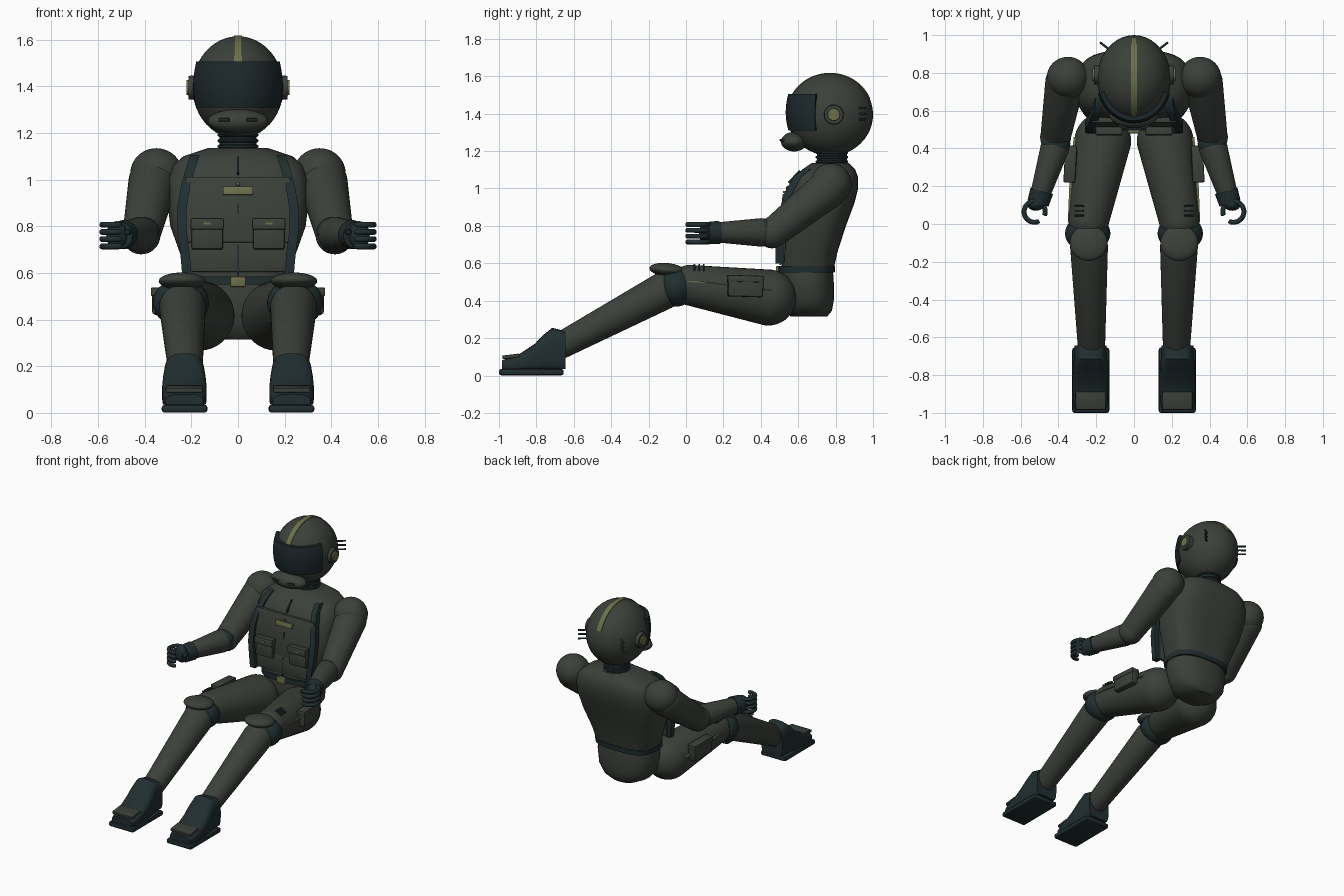
import bpy, bmesh, math
from mathutils import Vector, Matrix

if "Cube" in bpy.data.objects:
    bpy.data.objects.remove(bpy.data.objects["Cube"])


def material(name, rgb):
    m = bpy.data.materials.new(name)
    m.use_nodes = True
    m.diffuse_color = (*rgb, 1)
    m.node_tree.nodes["Principled BSDF"].inputs["Base Color"].default_value = (*rgb, 1)
    return m


SUIT = material("grey green suit", (0.045, 0.052, 0.042))
DARK = material("dark teal rubber", (0.015, 0.027, 0.03))
GLASS = material("dark visor", (0.012, 0.021, 0.025))
OLIVE = material("olive trim", (0.15, 0.16, 0.07))


def finish(name, bm, mat):
    bmesh.ops.recalc_face_normals(bm, faces=bm.faces)
    me = bpy.data.meshes.new(name)
    bm.to_mesh(me)
    bm.free()
    me.materials.append(mat)
    ob = bpy.data.objects.new(name, me)
    bpy.context.collection.objects.link(ob)
    bpy.ops.object.select_all(action="DESELECT")
    ob.select_set(True)
    bpy.context.view_layer.objects.active = ob
    bpy.ops.object.shade_smooth_by_angle(angle=math.radians(40))
    return ob


def box(name, c, size, mat, rot=(0, 0, 0), bev=0.006):
    bm = bmesh.new()
    bmesh.ops.create_cube(bm, size=1)
    bmesh.ops.scale(bm, vec=size, verts=bm.verts)
    if bev:
        bmesh.ops.bevel(bm, geom=bm.edges, offset=bev, segments=2, affect="EDGES", profile=0.5)
    m = Matrix.Translation(c)
    for ang, ax in zip(rot, "XYZ"):
        m = m @ Matrix.Rotation(ang, 4, ax)
    bm.transform(m)
    return finish(name, bm, mat)


def ball(name, c, r, mat, tilt=0):
    bm = bmesh.new()
    bmesh.ops.create_uvsphere(bm, u_segments=40, v_segments=24, radius=1)
    bm.transform(Matrix.Translation(c) @ Matrix.Rotation(tilt, 4, "X") @ Matrix.Diagonal((*r, 1)))
    return finish(name, bm, mat)


def rod(name, a, b, ra, rb, mat):
    """Straight flat-ended cylinder or cone."""
    a, b = Vector(a), Vector(b)
    bm = bmesh.new()
    bmesh.ops.create_cone(bm, cap_ends=True, segments=32, radius1=ra, radius2=rb, depth=(b - a).length)
    q = (b - a).to_track_quat("Z", "Y").to_matrix().to_4x4()
    bm.transform(Matrix.Translation((a + b) / 2) @ q)
    return finish(name, bm, mat)


def limb(name, a, b, ra, rb, mat):
    """Tapered capsule from a to b."""
    a, b = Vector(a), Vector(b)
    bm = bmesh.new()
    bmesh.ops.create_uvsphere(bm, u_segments=36, v_segments=20, radius=1)
    q = (b - a).to_track_quat("Z", "Y")
    for v in bm.verts:
        low = v.co.z < 0.01
        v.co = (a if low else b) + q @ (v.co * (ra if low else rb))
    return finish(name, bm, mat)


def loft(name, rings, mat):
    """Skin closed rings of points and cap both ends."""
    bm = bmesh.new()
    rows = [[bm.verts.new(p) for p in r] for r in rings]
    n = len(rows[0])
    for r, s in zip(rows, rows[1:]):
        for i in range(n):
            bm.faces.new((r[i], r[(i + 1) % n], s[(i + 1) % n], s[i]))
    bm.faces.new(rows[0])
    bm.faces.new(rows[-1])
    return finish(name, bm, mat)


def oval(hx, hy, power, n=48):
    """Rounded-square outline."""
    out = []
    for i in range(n):
        c, s = math.cos(math.tau * i / n), math.sin(math.tau * i / n)
        out.append((hx * math.copysign(abs(c) ** (2 / power), c),
                    hy * math.copysign(abs(s) ** (2 / power), s)))
    return out


def body(name, sections, mat, power):
    """Stack of outlines: height, half width, front y, back y."""
    loft(name, [[(x, (f + b) / 2 + y, z) for x, y in oval(hx, (b - f) / 2, power)]
                for z, hx, f, b in sections], mat)


# Torso, pelvis and belt
body("torso", [(0.57, 0.215, 0.51, 0.79), (0.66, 0.24, 0.51, 0.81), (0.8, 0.29, 0.515, 0.855),
               (0.92, 0.305, 0.53, 0.9), (1.0, 0.3, 0.55, 0.92), (1.06, 0.28, 0.58, 0.92),
               (1.1, 0.235, 0.62, 0.905), (1.135, 0.13, 0.67, 0.87)], SUIT, 3)
body("pelvis", [(0.315, 0.1, 0.56, 0.755), (0.345, 0.16, 0.53, 0.78), (0.4, 0.2, 0.51, 0.79),
                (0.5, 0.215, 0.5, 0.79), (0.575, 0.21, 0.51, 0.785)], SUIT, 2.4)
body("belt", [(0.55, 0.218, 0.495, 0.795), (0.585, 0.222, 0.495, 0.798)], DARK, 3)
box("belt_buckle", (0, 0.49, 0.563), (0.066, 0.02, 0.045), OLIVE)

# Chest gear, tilted with the chest
TILT = -0.13
box("chest_panel", (0, 0.533, 0.87), (0.45, 0.03, 0.285), SUIT, (TILT, 0, 0))
box("lower_panel", (0, 0.518, 0.67), (0.43, 0.025, 0.13), SUIT, (-0.03, 0, 0))
box("name_plate", (0, 0.522, 0.952), (0.13, 0.014, 0.036), OLIVE, (TILT, 0, 0), 0.003)
box("name_plate_clip", (0, 0.525, 0.981), (0.016, 0.012, 0.012), OLIVE, (TILT, 0, 0), 0.002)
box("collar_zip", (0, 0.582, 1.06), (0.008, 0.02, 0.09), DARK, (-0.75, 0, 0), 0)
box("chest_zip", (0, 0.517, 0.875), (0.007, 0.008, 0.045), DARK, (TILT, 0, 0), 0)
box("waist_zip", (0, 0.506, 0.655), (0.007, 0.006, 0.13), DARK, (-0.03, 0, 0), 0)

# Head: helmet, visor, mask and stripe
HEAD = Vector((0, 0.77, 1.395))
ball("helmet", HEAD, (0.195, 0.23, 0.22), SUIT)
visor = []
for i in range(29):
    phi = math.radians(-70 + 5 * i)
    ring = []
    for j in range(9):
        t = j / 4 - 1
        k = 1 - 0.06 * t * t
        ring.append((0.203 * k * math.sin(phi), 0.77 - 0.237 * k * math.cos(phi), 1.408 + 0.098 * t))
    for t in (1, -1):
        ring.append((0.16 * math.sin(phi), 0.77 - 0.19 * math.cos(phi), 1.408 + 0.098 * t))
    visor.append(ring)
loft("visor", visor, GLASS)
stripe = []
for i in range(34):
    t = math.radians(64 - 4 * i)
    d = Vector((0, -0.23 * math.sin(t), 0.22 * math.cos(t)))
    stripe.append([HEAD + d * k + Vector((x, 0, 0)) for x, k in
                   ((-0.017, 0.98), (-0.017, 1.015), (0.017, 1.015), (0.017, 0.98))])
loft("helmet_stripe", stripe, OLIVE)
ball("chin_mask", (0, 0.578, 1.25), (0.13, 0.07, 0.052), SUIT)
rod("neck", (0, 0.78, 1.1), (0, 0.78, 1.23), 0.08, 0.08, DARK)
for k in range(3):
    z = 1.135 + 0.024 * k
    body("neck_ring", [(z, 0.08, 0.7, 0.86), (z + 0.004, 0.087, 0.693, 0.867),
                       (z + 0.012, 0.087, 0.693, 0.867), (z + 0.016, 0.08, 0.7, 0.86)], DARK, 2)

for s, side in ((1, "left_"), (-1, "right_")):
    def P(x, y, z):
        return (s * x, y, z)

    # Helmet fittings
    rod(side + "ear_disc", P(0.17, 0.79, 1.395), P(0.212, 0.79, 1.395), 0.055, 0.05, SUIT)
    rod(side + "ear_cap", P(0.2, 0.79, 1.395), P(0.221, 0.79, 1.395), 0.035, 0.032, OLIVE)
    for z in (1.37, 1.4, 1.43):
        rod(side + "helmet_pin", P(0.12, 0.915, z), P(0.18, 0.962, z), 0.006, 0.006, DARK)
    box(side + "mask_vent", P(0.06, 0.514, 1.257), (0.048, 0.014, 0.014), DARK, (0, 0, s * 0.3), 0.003)

    # Harness strap and chest pocket
    path = [(0.185, 0.64, 1.105), (0.2, 0.585, 1.06), (0.225, 0.535, 0.97), (0.24, 0.512, 0.88),
            (0.24, 0.497, 0.78), (0.228, 0.49, 0.69), (0.22, 0.49, 0.6)]
    loft(side + "strap", [[P(x + dx, y + dy, z) for dx, dy in
                           ((-0.02, -0.012), (0.02, -0.012), (0.02, 0.03), (-0.02, 0.03))]
                          for x, y, z in path], DARK)
    box(side + "chest_pocket", P(0.132, 0.503, 0.765), (0.135, 0.045, 0.13), SUIT, (-0.06, 0, 0), 0.01)
    box(side + "pocket_flap", P(0.132, 0.495, 0.81), (0.142, 0.05, 0.05), SUIT, (-0.06, 0, 0))
    box(side + "pocket_snap", P(0.132, 0.469, 0.812), (0.03, 0.006, 0.009), OLIVE, (-0.06, 0, 0), 0)

    # Arm
    ball(side + "shoulder", P(0.35, 0.775, 1.025), (0.112, 0.11, 0.11), SUIT)
    limb(side + "upper_arm", P(0.365, 0.75, 0.99), P(0.412, 0.48, 0.775), 0.105, 0.082, SUIT)
    ball(side + "elbow", P(0.415, 0.46, 0.762), (0.082, 0.082, 0.082), SUIT)
    ball(side + "elbow_pad", P(0.413, 0.425, 0.78), (0.076, 0.06, 0.06), DARK)
    limb(side + "forearm", P(0.42, 0.4, 0.765), P(0.492, 0.17, 0.765), 0.076, 0.054, SUIT)
    rod(side + "glove_cuff", P(0.488, 0.175, 0.765), P(0.508, 0.11, 0.762), 0.062, 0.058, DARK)
    ball(side + "palm", P(0.52, 0.105, 0.762), (0.045, 0.035, 0.06), DARK)
    for k in range(5):
        # four fingers curl from outside, the thumb from inside
        thumb = k == 4
        z = 0.775 if thumb else 0.714 + 0.031 * k
        rings = []
        for i in range(19):
            a = math.radians(130 + 4 * i if thumb else 100 - 12 * i)
            d = Vector(P(math.cos(a), math.sin(a), 0))
            c = Vector(P(0.526, 0.065, z))
            w = 0.013 if 0 < i < 18 else 0.009
            rings.append([c + d * (0.056 + w * math.cos(b)) + Vector((0, 0, w * math.sin(b)))
                          for b in (math.tau * j / 10 for j in range(10))])
        loft(side + ("thumb" if thumb else "finger"), rings, DARK)

    # Leg
    limb(side + "thigh", P(0.165, 0.44, 0.417), P(0.24, 0.02, 0.483), 0.15, 0.108, SUIT)
    ball(side + "knee_joint", P(0.245, -0.05, 0.473), (0.12, 0.098, 0.104), DARK)
    limb(side + "shin", P(0.238, -0.12, 0.452), P(0.225, -0.66, 0.165), 0.1, 0.072, SUIT)
    ball(side + "knee_cap", P(0.24, -0.1, 0.565), (0.1, 0.096, 0.036), SUIT, -0.1)
    box(side + "thigh_pocket", P(0.335, 0.318, 0.478), (0.06, 0.19, 0.115), SUIT, (-0.03, 0, s * 0.05), 0.012)
    box(side + "thigh_pocket_flap", P(0.338, 0.318, 0.517), (0.062, 0.196, 0.036), SUIT, (-0.03, 0, s * 0.05))
    seam = [(0.347, 0.01, 0.503), (0.343, 0.12, 0.497), (0.335, 0.3, 0.475), (0.316, 0.46, 0.455)]
    loft(side + "thigh_seam", [[P(x + dx, y, z + dz) for dx, dz in
                                ((-0.02, -0.003), (0.003, -0.003), (0.003, 0.003), (-0.02, 0.003))]
                               for x, y, z in seam], OLIVE)
    for k in range(3):
        box(side + "thigh_rib", P(0.29, 0.045 + 0.025 * k, 0.578), (0.05, 0.009, 0.016), DARK,
            (0, s * 0.5, 0), 0.002)

    # Boot: lofted upper on a flat sole, with a toe plate
    upper = [(-0.985, 0.08, 0.08), (-0.95, 0.09, 0.095), (-0.89, 0.095, 0.115), (-0.81, 0.096, 0.168),
             (-0.765, 0.093, 0.215), (-0.715, 0.088, 0.255), (-0.643, 0.084, 0.237)]
    loft(side + "boot", [[P(0.23 + x, y, max(0.035, (top + 0.01) / 2 + dz)) for x, dz in
                          oval(hx, (top - 0.01) / 2, 3.2)] for y, hx, top in upper], DARK)
    box(side + "toe_plate", P(0.23, -0.935, 0.102), (0.16, 0.095, 0.02), SUIT, (0.12, 0, 0))
    box(side + "sole", P(0.229, -0.827, 0.018), (0.196, 0.346, 0.034), DARK, bev=0.012)
